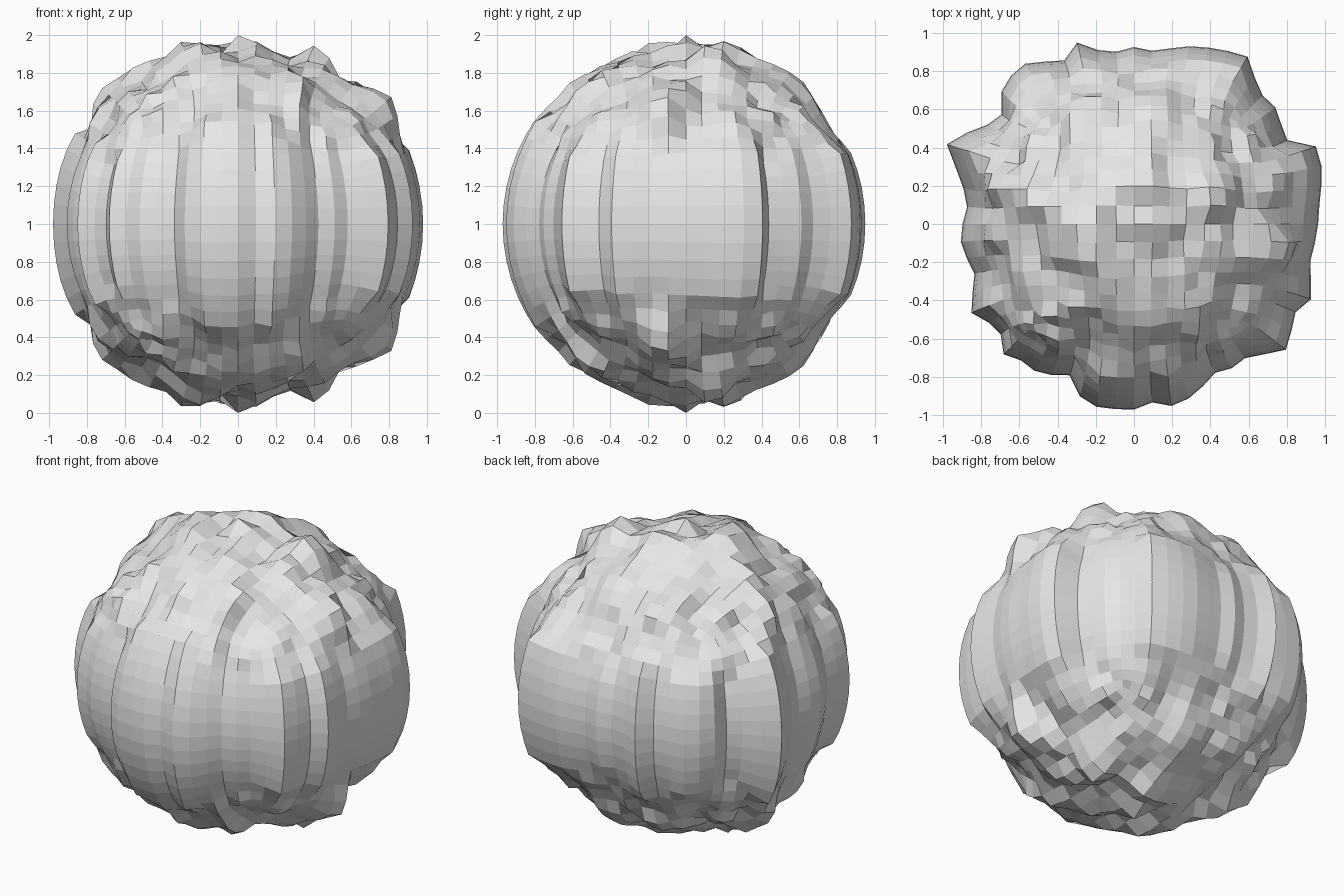
import bpy, bmesh, math, random
from mathutils import Vector, noise

old = bpy.data.objects.get("Cube")
if old:
    bpy.data.objects.remove(old, do_unlink=True)

# Plan outline of the ridged waist band, turned into (angle, radius) pairs
outline = [
    (.97, .40), (.97, .10), (.95, -.08), (.91, -.23), (.94, -.38), (.82, -.48),
    (.82, -.65), (.59, -.69), (.54, -.75), (.44, -.76), (.22, -.96), (.12, -.92),
    (.02, -.97), (-.27, -.94), (-.31, -.79), (-.51, -.78), (-.56, -.72),
    (-.68, -.69), (-.70, -.54), (-.85, -.47), (-.83, -.27), (-.91, -.08),
    (-.87, .10), (-.90, .23), (-.98, .42), (-.69, .54), (-.69, .73), (-.54, .86),
    (-.38, .83), (-.28, .97), (-.15, .88), (.02, .93), (.11, .90), (.27, .93),
    (.61, .87), (.64, .70), (.74, .61), (.79, .44)]
turn = 2 * math.pi
ring = sorted((math.atan2(y, x) % turn, math.hypot(x, y)) for x, y in outline)
ring = [(ring[-1][0] - turn, ring[-1][1])] + ring + [(ring[0][0] + turn, ring[0][1])]

# Larger lumps on the caps: plan x, plan y, extra radius
lumps = [(.78, -.12, .13), (-.71, .18, .10), (.41, .15, .06), (-.26, -.05, .05),
         (.05, .28, .05), (.1, .62, .04), (-.52, .1, .03), (.02, 0, .05)]

# Repeatable random values shared by the plan cells
random.seed(7)
cell_values = [random.random() for _ in range(997)]


def band_radius(angle):
    """Radius of the vertical ridges at one angle around the waist."""
    for (a, r), (b, s) in zip(ring, ring[1:]):
        if a <= angle <= b:
            return r + (s - r) * (angle - a) / (b - a)


def cell_random(x, y, size):
    """One random value for each square cell seen in plan."""
    key = round(x / size) * 37 + round(y / size) * 101
    return cell_values[key % len(cell_values)]


def cap_radius(d):
    """Broad lumps, soft swells and small blocky bumps, mirrored in height."""
    r = .9 + .06 * cell_random(d.x, d.y, .11)
    r += .06 * noise.noise(Vector((d.x * 5, d.y * 5, .3)))
    for x, y, extra in lumps:
        r += extra * math.exp(-((d.x - x) ** 2 + (d.y - y) ** 2) / .012)
    return min(r, 1 / abs(d.z))


def rock_radius(d):
    """Ridges around the waist, fading into the lumpy caps."""
    if math.hypot(d.x, d.y) < .03:
        return 1.0
    angle = math.atan2(d.y, d.x) % turn
    front = max(0, -d.y - abs(d.x))
    limit = .36 + .25 * front + .1 * cell_random(math.cos(angle), math.sin(angle), .2)
    ridge = band_radius(angle)
    if abs(d.z) < limit:
        return ridge
    cap = cap_radius(d)
    blend = max(0, 1 - (abs(d.z) - limit) / .22) * .7
    return cap + (ridge - cap) * blend


# Round stone body from a subdivided cube
bpy.ops.mesh.primitive_cube_add(size=2)
rock = bpy.context.object
rock.name = rock.data.name = "rock_body"
rounding = rock.modifiers.new("rounding", 'SUBSURF')
rounding.levels = 4
bpy.ops.object.modifier_apply(modifier=rounding.name)

bm = bmesh.new()
bm.from_mesh(rock.data)
for v in bm.verts:
    d = v.co.normalized()
    v.co = d * rock_radius(d) + Vector((0, 0, 1))
for f in bm.faces:
    f.smooth = False
bm.to_mesh(rock.data)
bm.free()

# Plain grey stone
stone = bpy.data.materials.new("grey_stone")
stone.use_nodes = True
grey = (.8, .8, .8, 1)
stone.diffuse_color = grey
stone.node_tree.nodes["Principled BSDF"].inputs["Base Color"].default_value = grey
rock.data.materials.append(stone)
